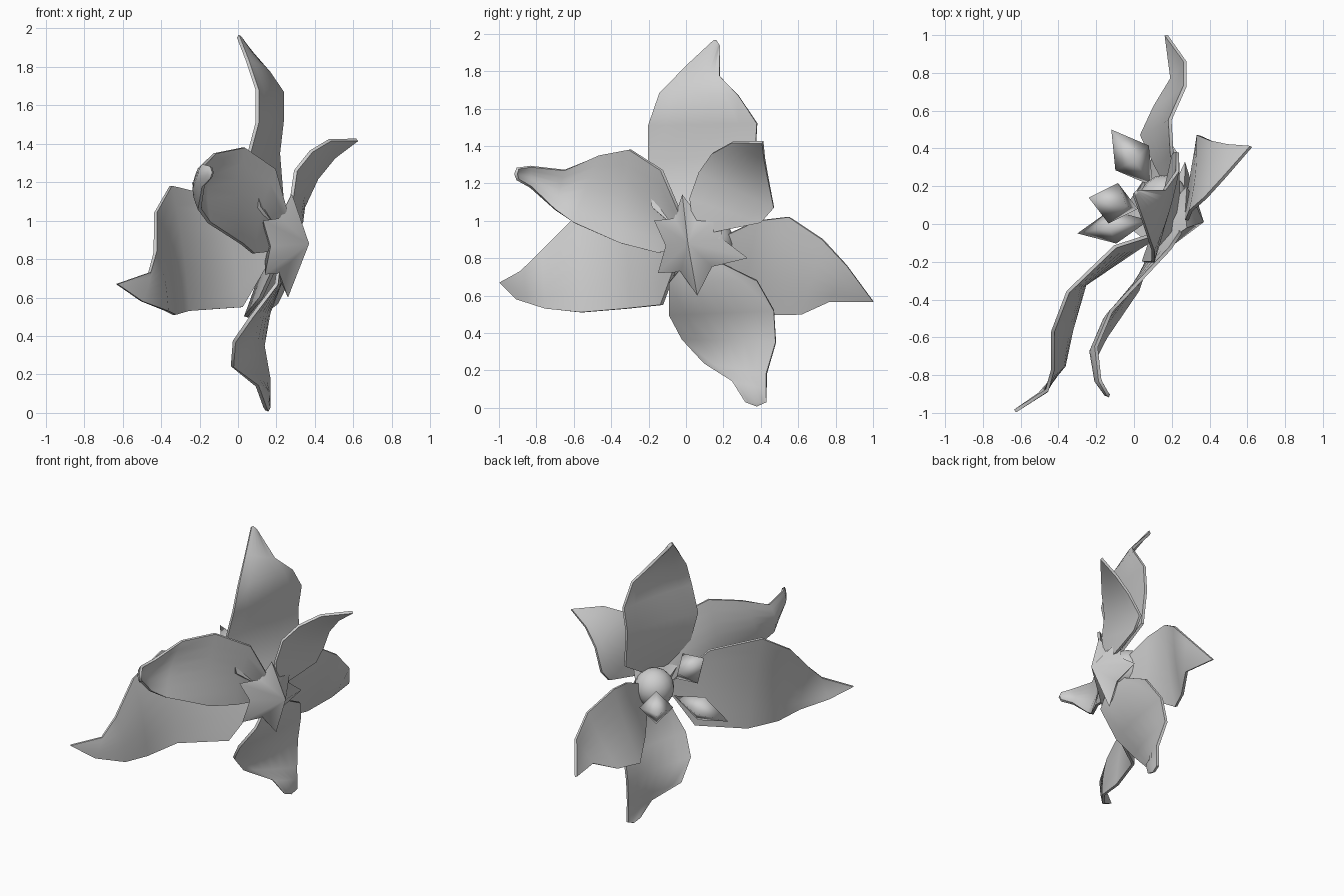
import bpy
import bmesh
import math
from mathutils import Vector

old_cube = bpy.data.objects.get("Cube")
if old_cube:
    bpy.data.objects.remove(old_cube, do_unlink=True)

# One plain colour for the whole flower
grey = bpy.data.materials.new("plain_grey")
grey.use_nodes = True
grey.diffuse_color = (0.62, 0.62, 0.62, 1)
shader = next(n for n in grey.node_tree.nodes if n.type == 'BSDF_PRINCIPLED')
shader.inputs["Base Color"].default_value = grey.diffuse_color


def cm(point):
    """Convert a point in hundredths of a unit to a vector."""
    return Vector(point) / 100


def finish(name, bm, angle, thickness=0):
    """Turn a bmesh into a shaded object, thickened if it is a sheet."""
    bmesh.ops.remove_doubles(bm, verts=bm.verts, dist=0.0005)
    bmesh.ops.recalc_face_normals(bm, faces=bm.faces)
    mesh = bpy.data.meshes.new(name)
    bm.to_mesh(mesh)
    bm.free()
    mesh.materials.append(grey)
    obj = bpy.data.objects.new(name, mesh)
    bpy.context.collection.objects.link(obj)
    bpy.ops.object.select_all(action='DESELECT')
    bpy.context.view_layer.objects.active = obj
    obj.select_set(True)
    if thickness:
        shell = obj.modifiers.new("thickness", 'SOLIDIFY')
        shell.thickness = thickness
        shell.offset = 0
        bpy.ops.object.modifier_apply(modifier=shell.name)
    bpy.ops.object.shade_smooth_by_angle(angle=math.radians(angle))


def petal(name, base, tip, edge_a, edge_b, cup=0.015, across=6):
    """Loft a cupped blade between two edges that share a base and a tip."""
    side_a, side_b = ([cm(p) for p in [base, *edge, tip]]
                      for edge in (edge_a, edge_b))
    bm = bmesh.new()
    rows = []
    last = len(side_a) - 1
    for i, (a, b) in enumerate(zip(side_a, side_b)):
        depth = cup * math.sin(math.pi * i / last)
        row = []
        for j in range(across + 1):
            s = j / across
            bulge = Vector((depth * math.sin(math.pi * s), 0, 0))
            row.append(bm.verts.new(a.lerp(b, s) + bulge))
        rows.append(row)
    for low, high in zip(rows, rows[1:]):
        for j in range(across):
            bm.faces.new((low[j], low[j + 1], high[j + 1], high[j]))
    finish(name, bm, 50, thickness=0.018)


# Six petals, each drawn by its two edges
petal("top_petal", (24, 2, 90), (0, 16, 196),
      [(11, -18, 107), (5, -20, 132), (10, -20, 151),
       (10, -14, 168), (5, 1, 183), (0, 15, 196)],
      [(23, 36, 110), (21, 37, 135), (23, 38, 152),
       (23, 28, 167), (16, 18, 177), (2, 18, 193)])
petal("upper_back_petal", (27, 5, 92), (62, 41, 142),
      [(28, 2, 112), (30, 7, 126), (38, 14, 136), (48, 25, 142)],
      [(33, 40, 99), (34, 47, 107), (41, 44, 122), (50, 42, 133)])
petal("back_petal", (24, 8, 86), (17, 100, 57),
      [(20, 38, 100), (19, 55, 102), (27, 73, 90), (27, 86, 76)],
      [(12, 30, 60), (4, 47, 50), (11, 62, 50), (20, 77, 57)])
petal("bottom_petal", (22, 5, 84), (15, 38, 1),
      [(20, -9, 67), (7, -9, 50), (-2, -2, 37),
       (-3, 10, 24), (10, 25, 14), (14, 32, 3)],
      [(22, 38, 68), (16, 47, 52), (13, 48, 35),
       (16, 43, 18), (16, 43, 10), (16, 43, 3)])
petal("upper_front_petal", (20, 0, 92), (-13, -91, 125),
      [(25, -4, 106), (19, -13, 127), (3, -30, 138), (-12, -46, 135),
       (-20, -65, 127), (-18, -83, 129), (-14, -90, 128)],
      [(16, -6, 84), (8, -15, 83), (2, -35, 88), (-15, -60, 99),
       (-20, -70, 106), (-18, -83, 118), (-14, -90, 122)], cup=-0.03)
petal("lower_front_petal", (18, -3, 82), (-63, -99, 67),
      [(-10, -12, 112), (-35, -36, 118), (-43, -57, 104),
       (-43, -77, 84), (-46, -88, 73)],
      [(2, -13, 55), (-26, -32, 53), (-33, -56, 51),
       (-37, -75, 53), (-50, -90, 58)])

# Six-pointed star of sepals behind the petals
tips = [cm(p) for p in [(28, -2, 114), (28, 20, 104), (27, 33, 80),
                        (26, 6, 60), (14, -15, 72), (13, -17, 100)]]
hub = cm((25, 1, 88))
bm = bmesh.new()
ring = []
for tip, following in zip(tips, tips[1:] + tips[:1]):
    ring.append(bm.verts.new(tip))
    ring.append(bm.verts.new(tip.lerp(following, 0.5).lerp(hub, 0.3)))
front_point = bm.verts.new(cm((37, 1, 88)))
back_point = bm.verts.new(cm((14, 5, 87)))
for a, b in zip(ring, ring[1:] + ring[:1]):
    bm.faces.new((a, b, front_point))
    bm.faces.new((b, a, back_point))
finish("sepal_star", bm, 70)

# Rounded heart of the flower
bm = bmesh.new()
bmesh.ops.create_uvsphere(bm, u_segments=16, v_segments=10, radius=0.13)
bmesh.ops.translate(bm, verts=bm.verts, vec=cm((16, 13, 88)))
finish("flower_heart", bm, 60)


def anther(name, start, end, radius=0.11):
    """Four-sided spindle between two points."""
    start, end = cm(start), cm(end)
    turn = (end - start).to_track_quat('Z', 'Y')
    middle = start.lerp(end, 0.5)
    bm = bmesh.new()
    corners = [bm.verts.new(middle + turn @ Vector(
        (radius * math.cos(a), radius * math.sin(a), 0)))
        for a in (math.pi / 2 * k for k in range(4))]
    ends = [bm.verts.new(start), bm.verts.new(end)]
    for a, b in zip(corners, corners[1:] + corners[:1]):
        for point in ends:
            bm.faces.new((a, b, point))
    finish(name, bm, 180)


# Three anthers inside the bloom
anther("lower_back_anther", (10, 20, 83), (-12, 50, 90))
anther("upper_anther", (2, 8, 96), (-24, 14, 120))
anther("front_anther", (8, 2, 80), (-30, -5, 69), 0.09)
